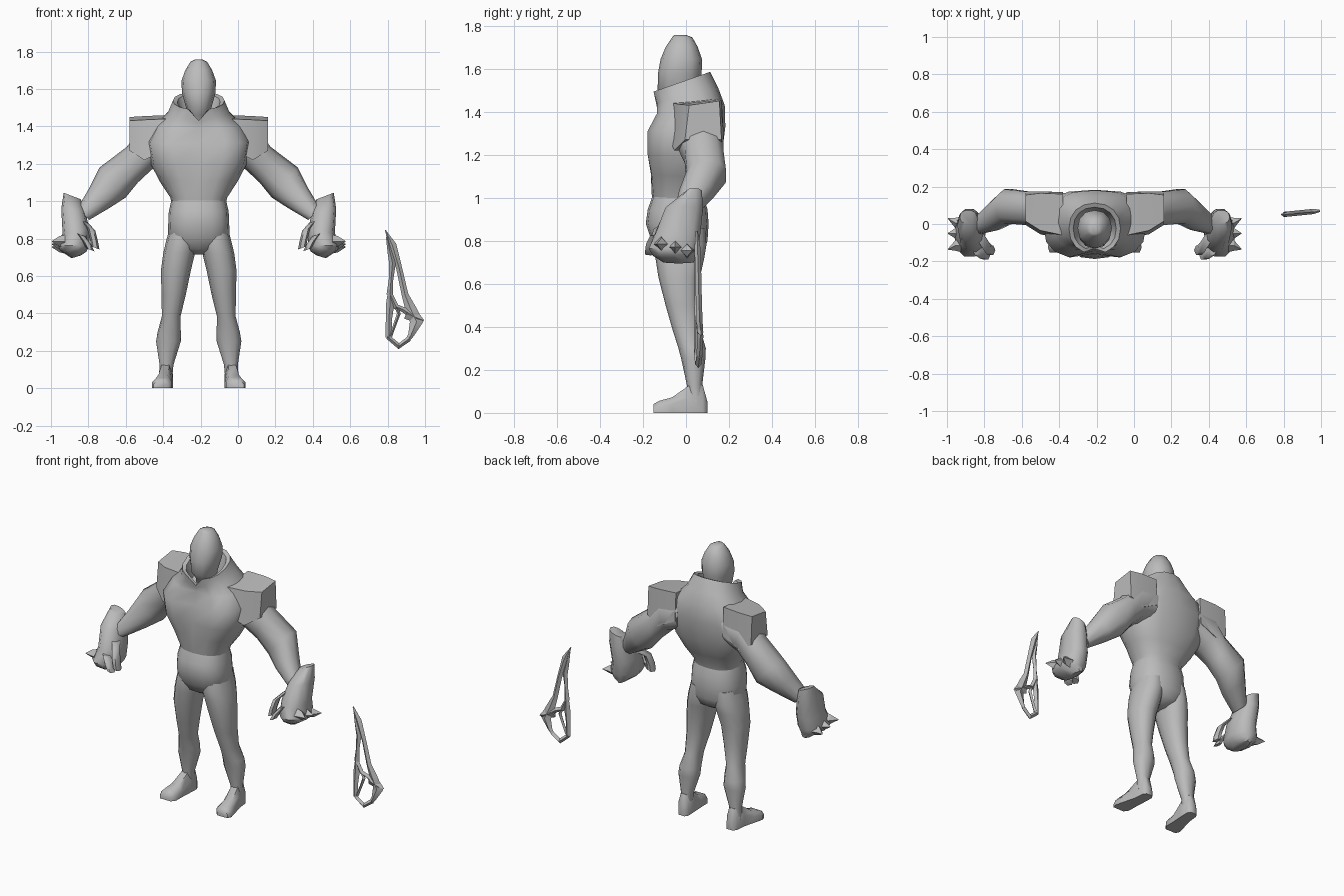
import bpy, bmesh, math
from mathutils import Vector

X0 = -0.21  # the figure's middle plane
grey = bpy.data.materials.new("plain_grey")
grey.diffuse_color = (0.5, 0.5, 0.5, 1)


def loft(name, rings, angle=50, closed=False):
    """Skin a list of equal-length point rings."""
    bm = bmesh.new()
    vs = [[bm.verts.new(p) for p in r] for r in rings]
    n = len(vs[0])
    pairs = list(zip(vs, vs[1:])) + ([(vs[-1], vs[0])] if closed else [])
    for a, b in pairs:
        for i in range(n):
            j = (i + 1) % n
            bm.faces.new((a[i], a[j], b[j], b[i]))
    if not closed:
        bm.faces.new(vs[0])
        bm.faces.new(vs[-1])
    bmesh.ops.recalc_face_normals(bm, faces=bm.faces)
    me = bpy.data.meshes.new(name)
    bm.to_mesh(me)
    bm.free()
    me.materials.append(grey)
    ob = bpy.data.objects.new(name, me)
    bpy.context.collection.objects.link(ob)
    bpy.ops.object.select_all(action='DESELECT')
    ob.select_set(True)
    bpy.context.view_layer.objects.active = ob
    bpy.ops.object.shade_smooth_by_angle(angle=math.radians(angle))
    return ob


def spow(v, e):
    return math.copysign(abs(v) ** e, v)


def flat_ring(cx, hw, yf, yb, zf, zb, power=2.0, dip=0, drop=0, n=16):
    """Horizontal oval ring; dip/drop move the middle front point."""
    out = []
    for i in range(n):
        t = 2 * math.pi * i / n - math.pi / 2
        x = hw * spow(math.cos(t), 2 / power)
        k = 0.5 + 0.5 * spow(math.sin(t), 2 / power)
        p = Vector((cx + x, yf + (yb - yf) * k, zf + (zb - zf) * k))
        if i == 0:
            p += Vector((0, dip, -drop))
        out.append(p)
    return out


def limb_ring(s, ax, az, bx, bz, yf, yb, power=2.3, n=10):
    """Ring spanning points A and B in the front plane, yf..yb in depth."""
    out = []
    for i in range(n):
        t = 2 * math.pi * i / n
        k = 0.5 + 0.5 * spow(math.cos(t), 2 / power)
        y = (yf + yb) / 2 + (yb - yf) / 2 * spow(math.sin(t), 2 / power)
        out.append((X0 + s * (bx + (ax - bx) * k), y, bz + (az - bz) * k))
    return out


# Head with neck: z, half width, front, back
loft("head", [flat_ring(X0, hw, yf, yb, z, z, 2.2, n=12) for z, hw, yf, yb in [
    (1.36, .06, -.06, .05), (1.46, .055, -.10, .05), (1.50, .068, -.132, .055),
    (1.58, .09, -.13, .073), (1.645, .092, -.118, .074), (1.70, .072, -.095, .055),
    (1.745, .045, -.065, .03), (1.757, .02, -.055, 0)]])

# Jacket body and open collar: half width, front, back, z front, z back, power, dip, drop
loft("jacket", [flat_ring(X0, *r) for r in [
    (.14, -.15, .08, .96, .96, 2.4, 0),
    (.152, -.16, .09, 1.02, 1.02, 2.4, 0),
    (.205, -.168, .125, 1.11, 1.09, 2.5, .005),
    (.255, -.188, .165, 1.20, 1.19, 2.7, .03),
    (.275, -.188, .183, 1.31, 1.33, 2.8, .045),
    (.23, -.145, .18, 1.39, 1.43, 2.6, .02),
    (.165, -.145, .15, 1.44, 1.51, 2.3, .01, .02),
    (.138, -.16, .112, 1.49, 1.585, 2.2, .03, .06),
    (.115, -.14, .09, 1.485, 1.575, 2.2, .03, .06),
    (.09, -.10, .06, 1.41, 1.45, 2.0, 0)]])

# Hips
loft("hips", [flat_ring(X0, hw, yf, yb, z, z, 2.4) for z, hw, yf, yb in [
    (1.01, .145, -.155, .08), (.945, .16, -.178, .1), (.88, .163, -.187, .105),
    (.80, .165, -.16, .1), (.745, .12, -.13, .08), (.715, .03, -.08, .03)]])

for s, side in ((-1, "right"), (1, "left")):
    # Leg: z, centre, half width, front, back
    loft(side + "_leg", [flat_ring(X0 + s * c, hw, yf, yb, z, z, 2.2, n=12)
                         for z, c, hw, yf, yb in [
        (.86, .085, .07, -.14, .09), (.78, .093, .083, -.15, .095),
        (.72, .105, .085, -.142, .085), (.63, .122, .08, -.128, .065),
        (.50, .134, .065, -.095, .06), (.385, .147, .05, -.062, .068),
        (.30, .158, .062, -.035, .092), (.25, .162, .066, -.022, .09),
        (.125, .172, .037, .005, .075), (.05, .178, .036, .01, .08)]])

    # Foot: y, centre, half width, height
    loft(side + "_foot", [[(X0 + s * (c + hw * u), y, h * v) for u, v in
                           ((-1, 0), (1, 0), (1, .55), (.55, 1), (-.55, 1), (-1, .55))]
                          for y, c, hw, h in [
        (.10, .172, .022, .05), (.078, .173, .036, .13), (.01, .178, .038, .125),
        (-.065, .19, .046, .072), (-.125, .198, .053, .056), (-.152, .203, .038, .04)]], 60)

    # Arm from inside the chest to the wrist
    loft(side + "_arm", [limb_ring(s, *r) for r in [
        (.15, 1.42, .17, 1.20, -.06, .17), (.30, 1.40, .25, 1.17, -.05, .18),
        (.385, 1.29, .325, 1.10, -.01, .177), (.53, 1.18, .39, 1.02, 0, .19),
        (.585, 1.07, .475, .965, -.035, .13), (.65, .96, .585, .90, -.055, .05)]])

    # Flat-topped shoulder block: x, bottom, top, front, back
    loft(side + "_shoulder", [[(X0 + s * x, yf, lo), (X0 + s * x, yb, lo),
                               (X0 + s * x, yb - .01, hi + .01), (X0 + s * x, yf + .02, hi - .01)]
                              for x, lo, hi, yf, yb in [
        (.17, 1.28, 1.45, -.08, .17), (.29, 1.22, 1.445, -.055, .175),
        (.37, 1.27, 1.44, -.005, .165)]], 40)

    # Gauntlet fist
    loft(side + "_fist", [limb_ring(s, *r) for r in [
        (.722, 1.045, .63, 1.01, 0, .075), (.735, .96, .605, .94, -.10, .083),
        (.728, .83, .585, .85, -.145, .072), (.752, .765, .585, .76, -.178, .06),
        (.74, .735, .60, .73, -.16, .05), (.68, .695, .63, .71, -.11, .04)]])

    # Thumb and curled finger
    for part, pts in (("thumb", [(.61, -.07, .89), (.575, -.125, .85), (.56, -.14, .79),
                                 (.553, -.14, .75)]),
                      ("finger", [(.63, -.14, .82), (.60, -.16, .78), (.58, -.165, .74)])):
        loft(f"{side}_{part}", [limb_ring(s, x + .022, z + .008, x - .022, z - .008,
                                          y - .03, y + .03, 2, 6) for x, y, z in pts])

    # Knuckle spikes
    for k, (y, tip, z) in enumerate([(-.115, -.135, .785), (-.05, -.05, .77), (.005, .03, .755)]):
        rings = []
        for x, cy, r in ((.715, y, .035), (.745, y, .028), (.785, tip, .002)):
            rings.append([(X0 + s * x, cy + r * math.cos(a * math.pi / 2),
                           z + r * math.sin(a * math.pi / 2)) for a in range(4)])
        loft(f"{side}_spike_{k + 1}", rings, 20)


# Separate hooked blade, built from flat diamond-section bars: x, z, half width
def bar(name, pts, thick=.014, closed=False):
    rings = []
    n = len(pts)
    for i, (x, z, w) in enumerate(pts):
        a = pts[(i - 1) % n if closed else max(i - 1, 0)]
        b = pts[(i + 1) % n if closed else min(i + 1, n - 1)]
        d = Vector((b[0] - a[0], b[1] - a[1])).normalized()
        y = .05 + .02 * (x - .79) / .2
        t = min(thick, w + .003)
        rings.append([(x - d.y * w, y, z + d.x * w), (x, y - t, z),
                      (x + d.y * w, y, z - d.x * w), (x, y + t, z)])
    loft(name, rings, 30, closed)


bar("blade_edge", [(.788, .845, .002), (.825, .765, .022), (.862, .64, .016),
                   (.893, .50, .018), (.925, .42, .03), (.955, .355, .036), (.925, .285, .016),
                   (.905, .255, .01)])
bar("blade_barb", [(.90, .40, .03), (.96, .375, .025), (.993, .362, .003)])
bar("blade_spine", [(.797, .81, .006), (.812, .73, .013), (.826, .67, .018),
                    (.818, .58, .012), (.812, .50, .018)])
bar("blade_grip", [(.812, .52, .01), (.812, .44, .022), (.806, .36, .016), (.806, .27, .017)])
bar("blade_pommel", [(.80, .275, .012), (.86, .225, .016), (.915, .265, .014)])
bar("blade_guard", [(.815, .50, .012), (.845, .435, .016), (.885, .42, .014), (.93, .39, .02)])
bar("blade_inner_strut", [(.845, .44, .01), (.86, .40, .01), (.835, .33, .008), (.815, .28, .01)])
